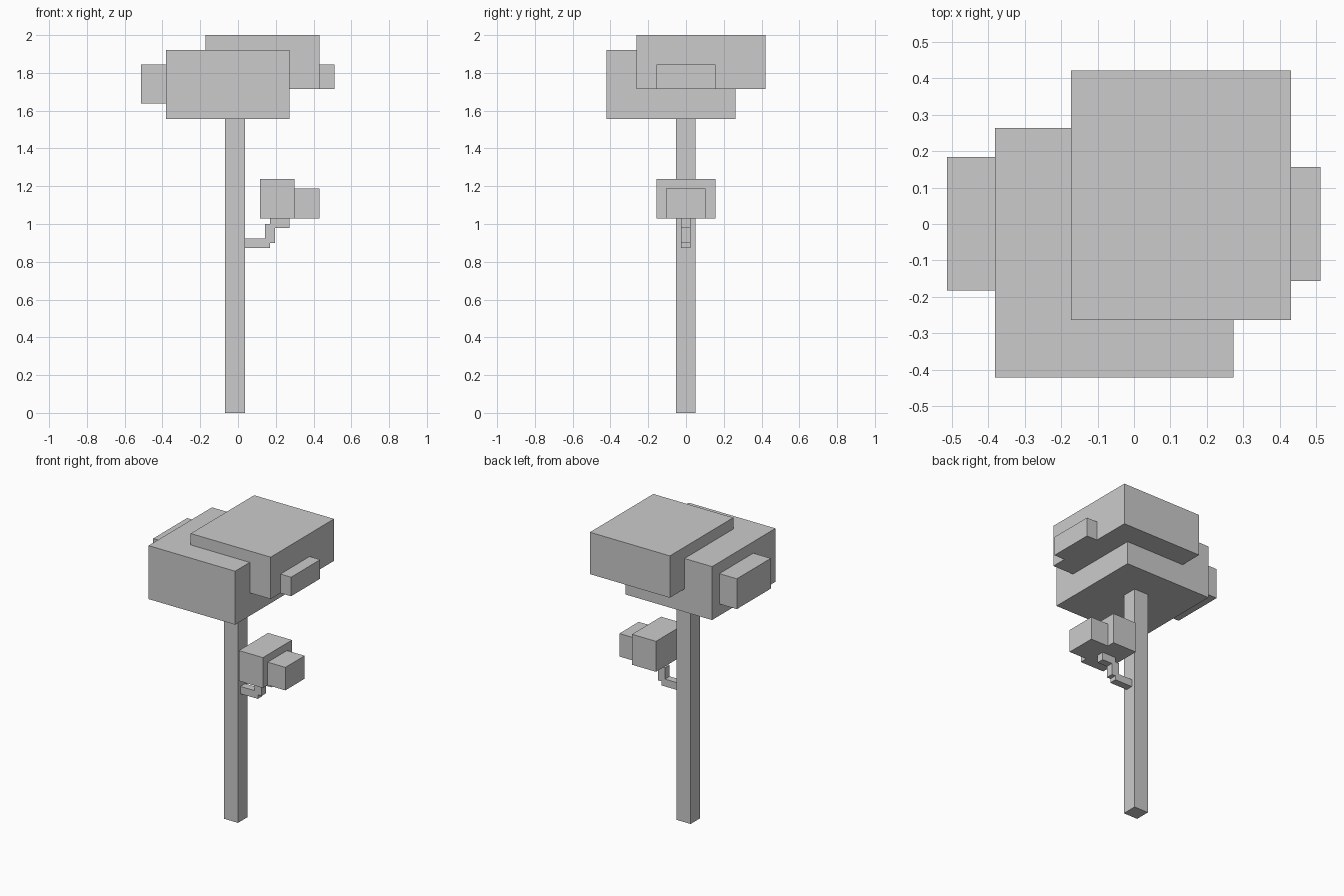
import bpy
import bmesh

default = bpy.data.objects.get("Cube")
if default:
    bpy.data.objects.remove(default, do_unlink=True)

# One plain grey for the whole tree
grey = bpy.data.materials.new("plain_grey")
grey.use_nodes = True
colour = (0.6, 0.6, 0.6, 1.0)
grey.diffuse_color = colour
grey.node_tree.nodes["Principled BSDF"].inputs["Base Color"].default_value = colour


def prism(name, outline, y0, y1):
    """Extrude an x-z outline along y."""
    bm = bmesh.new()
    face = bm.faces.new([bm.verts.new((x, y0, z)) for x, z in outline])
    extruded = bmesh.ops.extrude_face_region(bm, geom=[face])["geom"]
    moved = [v for v in extruded if isinstance(v, bmesh.types.BMVert)]
    bmesh.ops.translate(bm, verts=moved, vec=(0, y1 - y0, 0))
    bmesh.ops.recalc_face_normals(bm, faces=bm.faces)
    mesh = bpy.data.meshes.new(name)
    bm.to_mesh(mesh)
    bm.free()
    mesh.materials.append(grey)
    obj = bpy.data.objects.new(name, mesh)
    bpy.context.collection.objects.link(obj)
    return obj


def block(name, x, y, z):
    """Box between (min, max) pairs."""
    outline = [(x[0], z[0]), (x[1], z[0]), (x[1], z[1]), (x[0], z[1])]
    return prism(name, outline, *y)


# Trunk
block("trunk", (-0.07, 0.037), (-0.053, 0.05), (0, 1.557))

# Main crown: two overlapping blocks with a side tuft on each
block("crown_lower", (-0.381, 0.273), (-0.421, 0.263), (1.557, 1.922))
block("crown_upper", (-0.173, 0.431), (-0.263, 0.421), (1.714, 2.0))
block("crown_tuft_right", (-0.513, -0.381), (-0.182, 0.184), (1.637, 1.844))
block("crown_tuft_left", (0.431, 0.511), (-0.157, 0.157), (1.714, 1.844))

# Stepped side branch
steps = [(0.037, 0.872), (0.169, 0.872), (0.169, 0.9), (0.197, 0.9),
         (0.197, 0.978), (0.272, 0.978), (0.272, 1.03), (0.169, 1.03),
         (0.169, 1.0), (0.142, 1.0), (0.142, 0.922), (0.037, 0.922)]
prism("side_branch", steps, -0.027, 0.023)

# Small foliage on the branch
block("branch_foliage", (0.117, 0.298), (-0.157, 0.157), (1.03, 1.238))
block("branch_foliage_tuft", (0.298, 0.431), (-0.105, 0.103), (1.03, 1.187))
